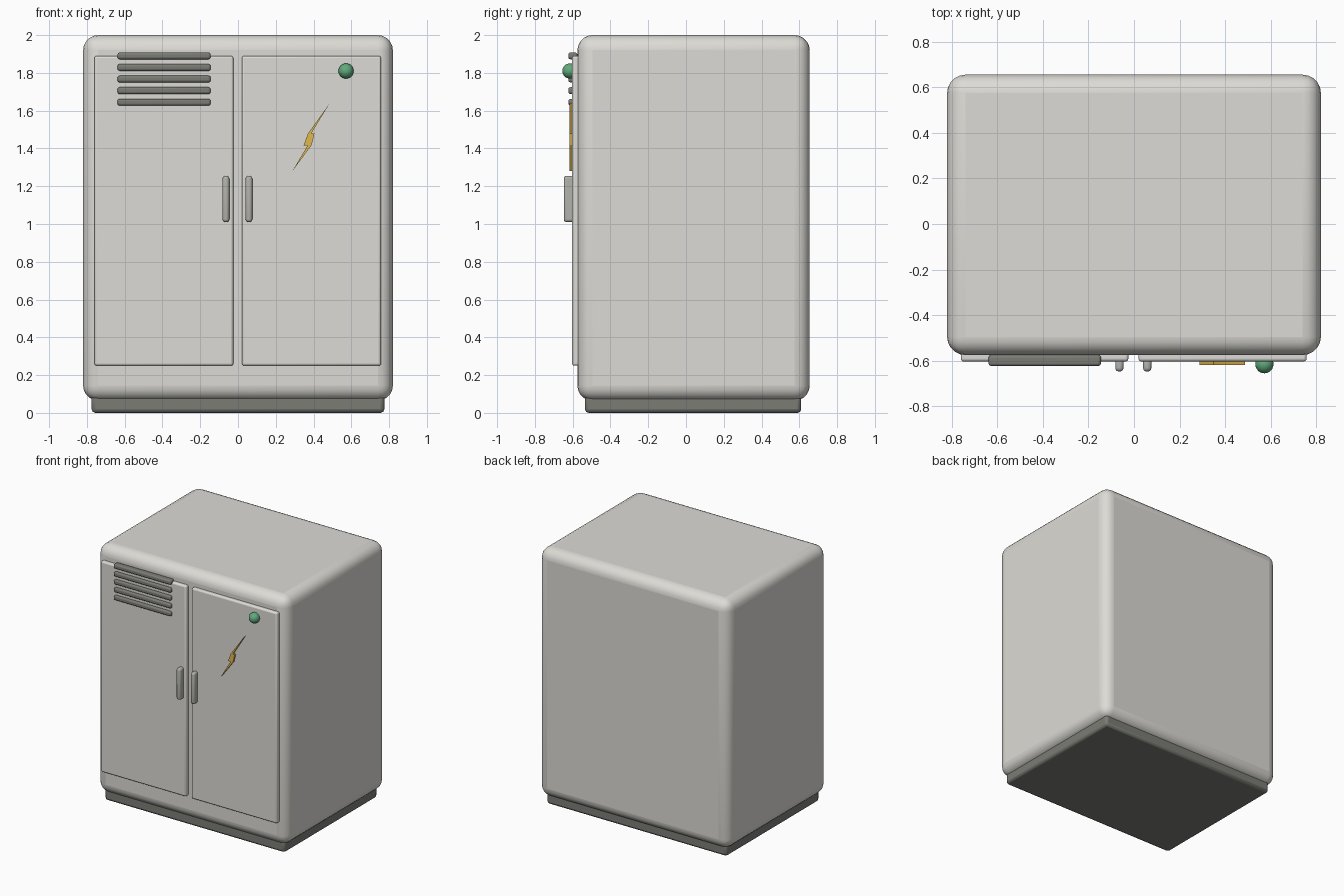
import bpy, bmesh

if "Cube" in bpy.data.objects:
    bpy.data.objects.remove(bpy.data.objects["Cube"])


def finish(ob, color=None, angle=0.7):
    bpy.ops.object.select_all(action='DESELECT')
    ob.select_set(True)
    bpy.context.view_layer.objects.active = ob
    bpy.ops.object.shade_smooth_by_angle(angle=angle)
    if color:
        mat = bpy.data.materials.new(ob.name + "_paint")
        mat.diffuse_color = (*color, 1)
        mat.use_nodes = True
        mat.node_tree.nodes["Principled BSDF"].inputs["Base Color"].default_value = mat.diffuse_color
        ob.data.materials.append(mat)


def box(name, x, y, z, bevel, segments=3, color=None):
    """Rounded box from (min, max) ranges."""
    bpy.ops.mesh.primitive_cube_add(size=1, location=[sum(r) / 2 for r in (x, y, z)])
    ob = bpy.context.object
    ob.name = name
    ob.scale = [r[1] - r[0] for r in (x, y, z)]
    bpy.ops.object.transform_apply(location=False, rotation=False, scale=True)
    mod = ob.modifiers.new("bevel", 'BEVEL')
    mod.width, mod.segments = bevel, segments
    finish(ob, color)
    return ob


DARK = (0.2, 0.2, 0.18)
SHELL = (0.72, 0.71, 0.67)
METAL = (0.45, 0.45, 0.42)

# Cabinet and plinth
box("cabinet_body", (-0.82, 0.82), (-0.575, 0.655), (0.065, 2.0), 0.08, 5, SHELL)
box("plinth", (-0.775, 0.775), (-0.535, 0.61), (0.0, 0.12), 0.02, 2, DARK)

# Doors and handles
for side, x0, x1, hx in (("left", -0.76, -0.025, -0.064), ("right", 0.02, 0.757, 0.058)):
    box(side + "_door", (x0, x1), (-0.603, -0.56), (0.25, 1.89), 0.012, 3, SHELL)
    box(side + "_handle", (hx - 0.018, hx + 0.018), (-0.647, -0.59), (1.01, 1.255),
        0.015, 3, METAL)

# Vent slats
for i in range(5):
    zc = 1.89 - i * 0.0613
    box(f"vent_slat_{i + 1}", (-0.638, -0.145), (-0.623, -0.575),
        (zc - 0.018, zc + 0.018), 0.012, 3, DARK)

# Indicator lamp
bpy.ops.mesh.primitive_uv_sphere_add(segments=24, ring_count=16, radius=0.04,
                                     location=(0.572, -0.615, 1.81))
lamp = bpy.context.object
lamp.name = "indicator_lamp"
finish(lamp, (0.12, 0.4, 0.2))

# Hazard bolt plate
profile = [(0.486, 1.64), (0.37, 1.478), (0.347, 1.415), (0.368, 1.415),
           (0.288, 1.28), (0.39, 1.418), (0.404, 1.478), (0.387, 1.478)]
bm = bmesh.new()
face = bm.faces.new([bm.verts.new((x, -0.618, z)) for x, z in profile])
out = bmesh.ops.extrude_face_region(bm, geom=[face])
for v in out["geom"]:
    if isinstance(v, bmesh.types.BMVert):
        v.co.y += 0.025
bmesh.ops.recalc_face_normals(bm, faces=bm.faces)
mesh = bpy.data.meshes.new("hazard_bolt")
bm.to_mesh(mesh)
bm.free()
bolt = bpy.data.objects.new("hazard_bolt", mesh)
bpy.context.collection.objects.link(bolt)
finish(bolt, (0.75, 0.48, 0.08), 0.3)
